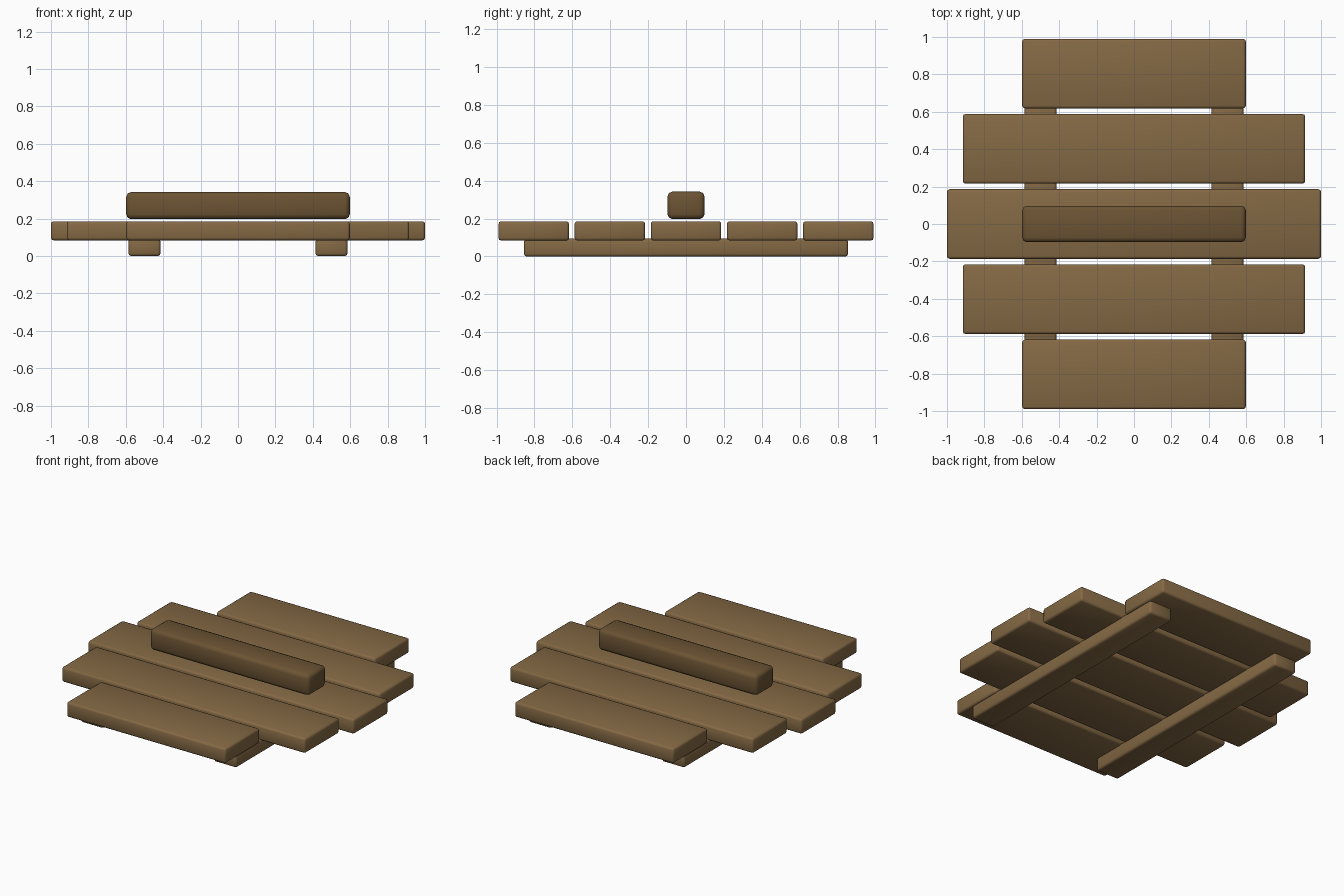
import bpy
import math

if "Cube" in bpy.data.objects:
    bpy.data.objects.remove(bpy.data.objects["Cube"])


def material(name, rgb):
    m = bpy.data.materials.new(name)
    m.diffuse_color = (*rgb, 1)
    m.use_nodes = True
    m.node_tree.nodes["Principled BSDF"].inputs["Base Color"].default_value = m.diffuse_color
    return m


wood = material("wood", (0.23, 0.14, 0.058))
dark_wood = material("dark_wood", (0.15, 0.088, 0.034))


def board(name, center, size, bevel, segments, mat):
    """Timber block with rounded edges."""
    bpy.ops.mesh.primitive_cube_add(size=1, location=center)
    ob = bpy.context.object
    ob.name = name
    ob.scale = size
    bpy.ops.object.transform_apply(location=False, rotation=False, scale=True)
    mod = ob.modifiers.new("rounded_edges", 'BEVEL')
    mod.width = bevel
    mod.segments = segments
    bpy.ops.object.modifier_apply(modifier=mod.name)
    ob.data.materials.append(mat)
    bpy.ops.object.shade_smooth_by_angle(angle=math.radians(50))
    return ob


# Five lid planks, longest in the middle
for i, length in enumerate((1.195, 1.83, 2.0, 1.83, 1.195)):
    board(f"plank_{i + 1}", (0, (i - 2) * 0.402, 0.135), (length, 0.372, 0.102),
          0.014, 2, wood)

# Two cross battens underneath
for side, sx in (("left", -1), ("right", 1)):
    board(f"batten_{side}", (sx * 0.5, 0, 0.047), (0.17, 1.71, 0.094),
          0.014, 2, wood)

# Handle bar hovering just above the middle plank
board("handle_bar", (0, 0, 0.27), (1.195, 0.195, 0.144), 0.025, 2, dark_wood)
